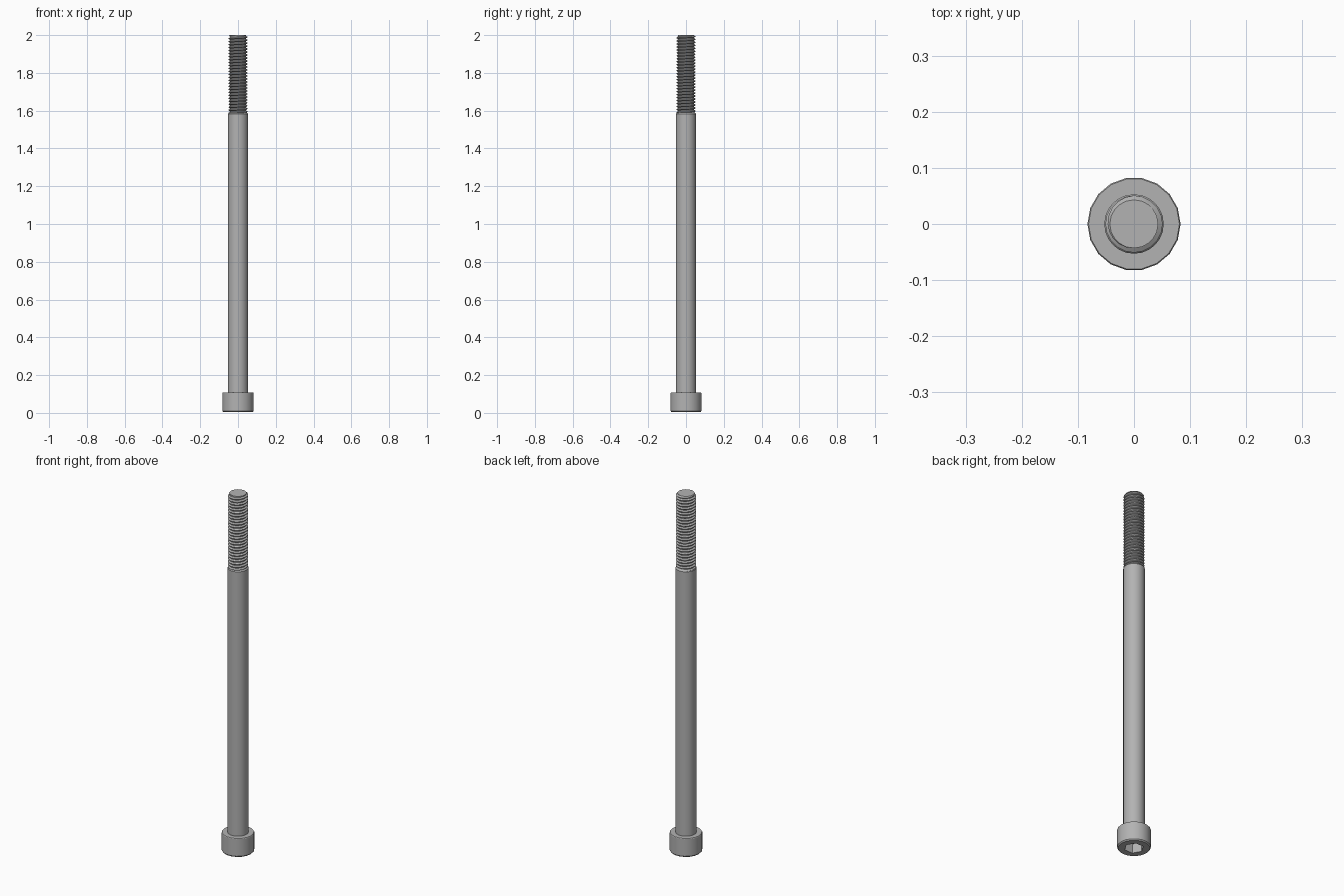
import bpy, bmesh, math

if "Cube" in bpy.data.objects:
    bpy.data.objects.remove(bpy.data.objects["Cube"])

steel = bpy.data.materials.new("grey steel")
steel.diffuse_color = (0.45, 0.45, 0.45, 1)
steel.use_nodes = True
steel.node_tree.nodes["Principled BSDF"].inputs["Base Color"].default_value = steel.diffuse_color


def finish(name, bm, angle=30):
    bmesh.ops.remove_doubles(bm, verts=bm.verts, dist=1e-5)
    bmesh.ops.recalc_face_normals(bm, faces=bm.faces)
    me = bpy.data.meshes.new(name)
    bm.to_mesh(me)
    bm.free()
    me.materials.append(steel)
    ob = bpy.data.objects.new(name, me)
    bpy.context.collection.objects.link(ob)
    bpy.ops.object.select_all(action='DESELECT')
    ob.select_set(True)
    bpy.context.view_layer.objects.active = ob
    bpy.ops.object.shade_smooth_by_angle(angle=math.radians(angle))
    return ob


def hex_radius(a, apothem):
    return apothem / math.cos((a % (math.pi / 3)) - math.pi / 6)


def lathe(name, profile, n):
    """Profile rows are (radius, z, is_hex); both ends are capped."""
    bm = bmesh.new()
    rings = []
    for r, z, is_hex in profile:
        ring = []
        for j in range(n):
            a = 2 * math.pi * j / n
            rr = hex_radius(a, r) if is_hex else r
            ring.append(bm.verts.new((rr * math.cos(a), rr * math.sin(a), z)))
        rings.append(ring)
    for lo, hi in zip(rings, rings[1:]):
        for j in range(n):
            k = (j + 1) % n
            bm.faces.new((lo[j], lo[k], hi[k], hi[j]))
    bm.faces.new(rings[0])
    bm.faces.new(rings[-1])
    return finish(name, bm)


# Socket head: hex recess floor, recess wall, chamfered rim, top shoulder
lathe("socket_head", [(0.042, 0.055, True), (0.042, 0.004, True),
                      (0.078, 0.004, False), (0.083, 0.01, False),
                      (0.083, 0.105, False), (0.081, 0.108, False),
                      (0.05, 0.108, False)], 18)

# Plain shank with a small bevel where the thread starts
lathe("shank", [(0.053, 0.10, False), (0.053, 1.583, False),
                (0.044, 1.593, False)], 24)

# Helical thread, cut flat at both ends
Z0, Z1, PITCH, N = 1.585, 2.0, 0.0158, 20
ROOT, CREST = 0.043, 0.051
SHAPE = [(0.0, ROOT), (0.2, ROOT), (0.52, CREST), (0.68, CREST)]
turns = int((Z1 - Z0) / PITCH) + 3
rows = turns * len(SHAPE)
bm = bmesh.new()
grid = []
for i in range(rows):
    t, r = SHAPE[i % len(SHAPE)]
    line = []
    for j in range(N):
        a = 2 * math.pi * j / N
        z = Z0 + PITCH * (i // len(SHAPE) + t + j / N - 1)
        z = min(max(z, Z0), Z1)
        rr = min(r, ROOT + (Z1 - z))
        line.append(bm.verts.new((rr * math.cos(a), rr * math.sin(a), z)))
    grid.append(line)
for i in range(rows - 1):
    for j in range(N):
        if j < N - 1:
            quad = (grid[i][j], grid[i][j + 1], grid[i + 1][j + 1], grid[i + 1][j])
        elif i + 1 + len(SHAPE) < rows:
            k = i + len(SHAPE)
            quad = (grid[i][j], grid[k][0], grid[k + 1][0], grid[i + 1][j])
        else:
            continue
        if max(v.co.z for v in quad) - min(v.co.z for v in quad) > 1e-6:
            bm.faces.new(quad)
bmesh.ops.delete(bm, geom=[v for v in bm.verts if not v.link_faces], context='VERTS')
bmesh.ops.remove_doubles(bm, verts=bm.verts, dist=1e-5)
# Flat tip
cap = [bm.verts.new((ROOT * math.cos(2 * math.pi * j / N),
                     ROOT * math.sin(2 * math.pi * j / N), Z1)) for j in range(N)]
bm.faces.new(cap)
finish("thread", bm)
